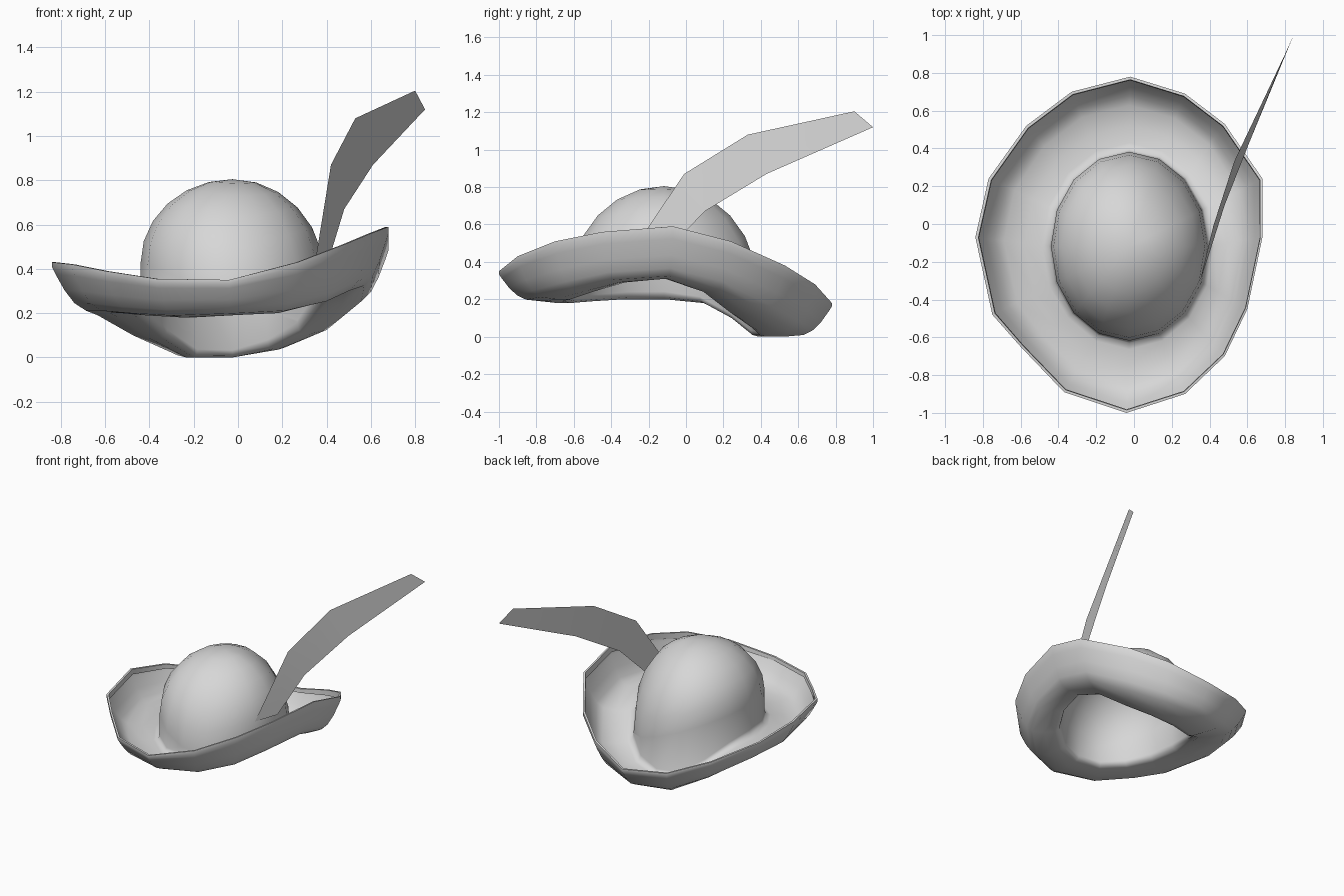
import bpy, bmesh, math

cube = bpy.data.objects.get("Cube")
if cube:
    bpy.data.objects.remove(cube, do_unlink=True)

grey = bpy.data.materials.new("felt_grey")
grey.use_nodes = True
colour = (0.68, 0.68, 0.68, 1)
grey.diffuse_color = colour
grey.node_tree.nodes["Principled BSDF"].inputs["Base Color"].default_value = colour


def make_object(name, bm, angle):
    """Turn a bmesh into a grey object with smooth shading up to an angle."""
    mesh = bpy.data.meshes.new(name)
    bm.to_mesh(mesh)
    bm.free()
    mesh.materials.append(grey)
    obj = bpy.data.objects.new(name, mesh)
    bpy.context.collection.objects.link(obj)
    bpy.ops.object.select_all(action="DESELECT")
    bpy.context.view_layer.objects.active = obj
    obj.select_set(True)
    bpy.ops.object.shade_smooth_by_angle(angle=math.radians(angle))
    return obj


def bridge(bm, lower, upper):
    """Join two rings of equal length with quads."""
    n = len(lower)
    for i in range(n):
        j = (i + 1) % n
        bm.faces.new((lower[i], lower[j], upper[j], upper[i]))


# Rim outline, counterclockwise from the front: x, y, rim height, underside height
rim = [
    (-.04, -1, .35, .19), (.27, -.9, .43, .2), (.48, -.7, .51, .24), (.6, -.45, .56, .29),
    (.68, -.07, .59, .31), (.68, .24, .51, .24), (.48, .53, .38, .11), (.27, .69, .28, .035),
    (-.02, .78, .18, 0), (-.33, .7, .2, 0), (-.57, .52, .28, .09), (-.77, .24, .37, .18),
    (-.84, -.07, .43, .2), (-.75, -.48, .42, .2), (-.6, -.65, .39, .19), (-.37, -.89, .355, .18),
]
count = len(rim)


def crown_point(i, scale=1.0):
    """Point on the oval footprint of the crown."""
    a = math.tau * i / count - math.pi / 2
    return -.025 + .415 * scale * math.cos(a), -.118 + .5 * scale * math.sin(a)


# Brim: one thin sheet from the folded lip inward to the foot of the crown,
# as (outward fraction, rise fraction)
section = [
    (.95, .84), (.96, 1), (1, 1), (1, .9), (.96, .76), (.86, .45), (.75, .2),
    (.62, .05), (.35, 0), (.12, 0), (.03, .05), (0, .18),
]
bm = bmesh.new()
rings = []
for out, rise in section:
    ring = []
    for i, (x, y, top, base) in enumerate(rim):
        cx, cy = crown_point(i)
        ring.append(bm.verts.new((cx + (x - cx) * out, cy + (y - cy) * out,
                                  base + (top - base) * rise)))
    rings.append(ring)

# Crown: dome rising from the brim, its widest line higher on the right side
crest = .805
widest = [max(v.co.z + .01, .27 - .38 * (v.co.x + .025)) for v in rings[-1]]
steps = 6
for k in range(steps):
    a = math.pi / 2 * k / steps
    rings.append([bm.verts.new((*crown_point(i, math.cos(a)), z + (crest - z) * math.sin(a)))
                  for i, z in enumerate(widest)])
for low, high in zip(rings, rings[1:]):
    bridge(bm, low, high)
apex = bm.verts.new((-.025, -.118, crest))
for i in range(count):
    bm.faces.new((rings[-1][i], rings[-1][(i + 1) % count], apex))
make_object("brim_and_crown", bm, 80)

# Feather: thin flat blade, upper edge paired with lower edge
upper_edge = [(.35, -.3, .44), (.42, -.01, .87), (.53, .33, 1.08), (.8, .9, 1.205)]
lower_edge = [(.41, -.12, .44), (.48, .1, .67), (.61, .43, .87), (.845, 1, 1.12)]
bm = bmesh.new()
up = [bm.verts.new(p) for p in upper_edge]
low = [bm.verts.new(p) for p in lower_edge]
for k in range(len(up) - 1):
    bm.faces.new((low[k], low[k + 1], up[k + 1], up[k]))
make_object("feather", bm, 30)
